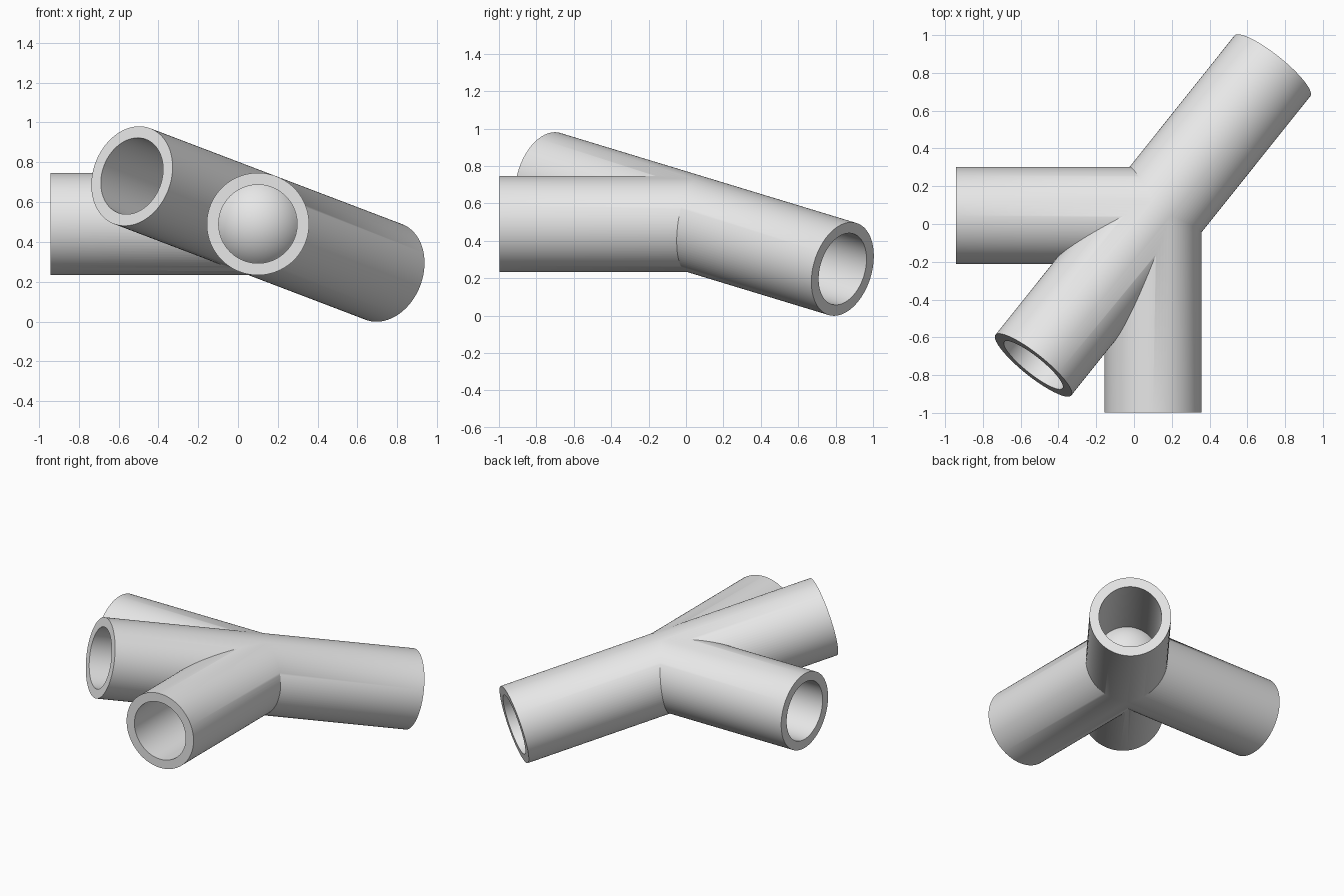
import bpy
import math
from mathutils import Vector

cube = bpy.data.objects.get("Cube")
if cube:
    bpy.data.objects.remove(cube, do_unlink=True)

HUB = Vector((0.1, 0.045, 0.49))
OUTER, INNER, LENGTH = 0.257, 0.197, 1.042

# Arm directions: front, side, raised front diagonal, lowered back diagonal
DIAGONAL = Vector((0.607, 0.76, -0.231)).normalized()
FRONT, SIDE = Vector((0, -1, 0)), Vector((-1, 0, 0))

grey = bpy.data.materials.new("light_grey")
grey.use_nodes = True
colour = (0.8, 0.8, 0.8, 1)
grey.diffuse_color = colour
grey.node_tree.nodes["Principled BSDF"].inputs["Base Color"].default_value = colour


def rod(name, start, end, radius):
    """Solid cylinder running between two points."""
    axis = end - start
    bpy.ops.mesh.primitive_cylinder_add(
        vertices=96, radius=radius, depth=axis.length, location=(start + end) / 2,
        rotation=axis.to_track_quat("Z", "Y").to_euler())
    obj = bpy.context.object
    obj.name = name
    obj.data.materials.append(grey)
    return obj


def combine(target, other, operation):
    """Apply a boolean with another solid, then discard that solid."""
    mod = target.modifiers.new(operation.lower(), "BOOLEAN")
    mod.operation = operation
    mod.solver = "EXACT"
    mod.object = other
    bpy.context.view_layer.objects.active = target
    bpy.ops.object.modifier_apply(modifier=mod.name)
    bpy.data.objects.remove(other, do_unlink=True)


# Straight diagonal pipe with two arms branching from its middle
joint = rod("pipe_joint", HUB - DIAGONAL * LENGTH, HUB + DIAGONAL * LENGTH, OUTER)
for direction in (FRONT, SIDE):
    combine(joint, rod("arm", HUB, HUB + direction * LENGTH, OUTER), "UNION")

# Bores opening at every pipe end
for direction in (FRONT, SIDE, DIAGONAL, -DIAGONAL):
    bore = rod("bore", HUB, HUB + direction * (LENGTH + 0.1), INNER)
    combine(joint, bore, "DIFFERENCE")

# Solid ball closing the bores at the hub
bpy.ops.mesh.primitive_uv_sphere_add(segments=64, ring_count=32, radius=0.254, location=HUB)
core = bpy.context.object
core.data.materials.append(grey)
combine(joint, core, "UNION")

bpy.ops.object.select_all(action="DESELECT")
joint.select_set(True)
bpy.context.view_layer.objects.active = joint
bpy.ops.object.shade_smooth_by_angle(angle=math.radians(30))
